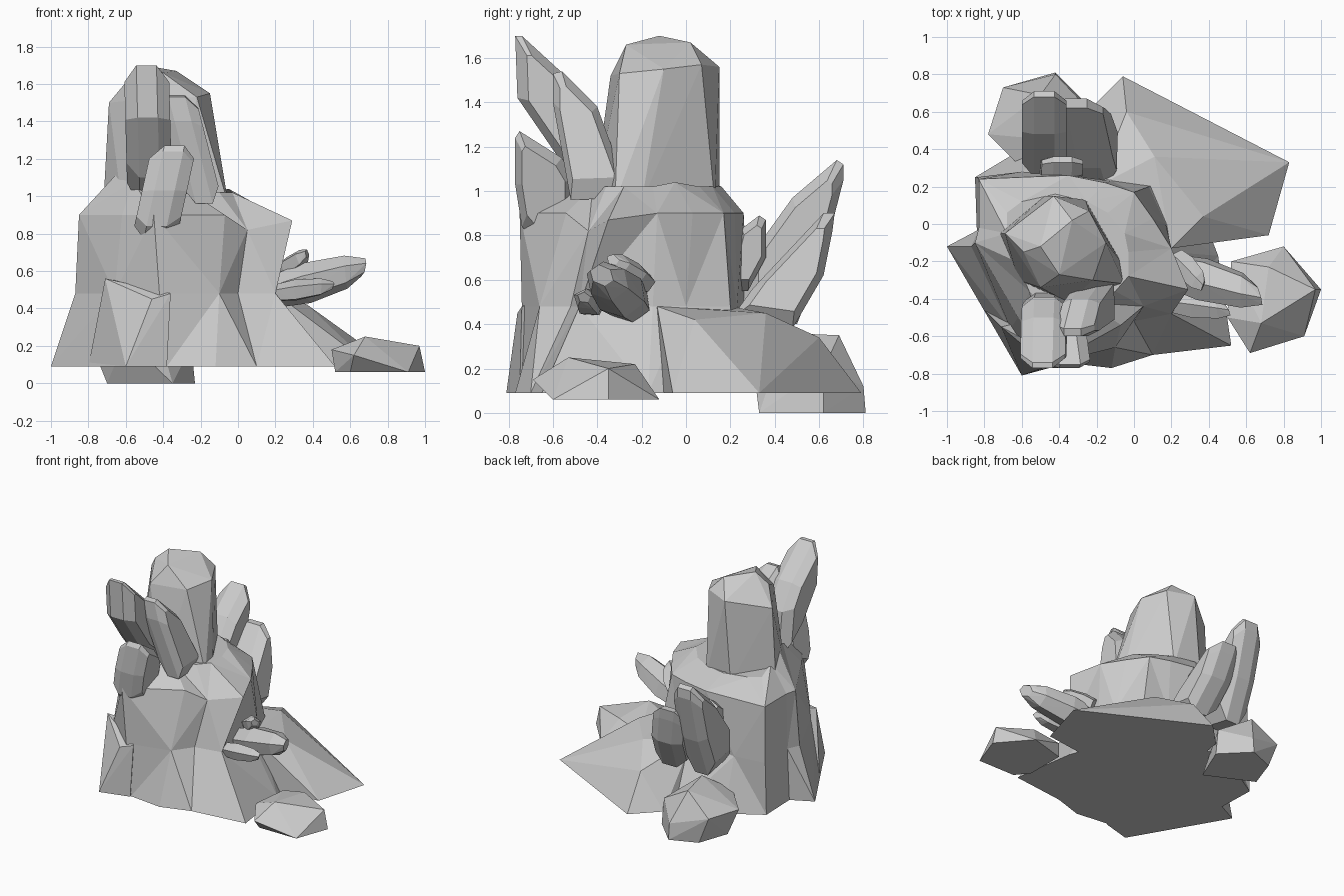
import bpy
import bmesh
from math import cos, sin, pi
from mathutils import Vector

default_cube = bpy.data.objects.get("Cube")
if default_cube:
    bpy.data.objects.remove(default_cube, do_unlink=True)

# One grey stone material shared by every part
stone = bpy.data.materials.new("grey_stone")
stone.use_nodes = True
grey = (0.6, 0.6, 0.6, 1)
stone.diffuse_color = grey
stone.node_tree.nodes["Principled BSDF"].inputs["Base Color"].default_value = grey


def finish(name, bm):
    """Turn a bmesh into a flat-shaded stone object."""
    bmesh.ops.recalc_face_normals(bm, faces=bm.faces[:])
    mesh = bpy.data.meshes.new(name)
    bm.to_mesh(mesh)
    bm.free()
    mesh.materials.append(stone)
    part = bpy.data.objects.new(name, mesh)
    bpy.context.collection.objects.link(part)


def chunk(name, points):
    """Faceted boulder wrapped tightly around a few corner points."""
    bm = bmesh.new()
    for point in points:
        bm.verts.new(point)
    bmesh.ops.convex_hull(bm, input=bm.verts[:])
    loose = [v for v in bm.verts if not v.link_faces]
    bmesh.ops.delete(bm, geom=loose, context="VERTS")
    finish(name, bm)


def blade(name, low_x, high_x, half_width, profile):
    """Broad crystal cut from a side profile, with bevelled flanks."""
    centre = sum((Vector(p) for p in profile), Vector((0, 0))) / len(profile)
    bottom = min(z for y, z in profile)
    height = max(z for y, z in profile) - bottom
    points = []
    for side in (-1, 1):
        for spread, scale in ((0.45, 1), (1, 0.72)):
            for corner in profile:
                y, z = centre.lerp(Vector(corner), scale)
                x = low_x + (high_x - low_x) * (z - bottom) / height
                points.append((x + side * spread * half_width, y, z))
    chunk(name, points)


def crystal(name, base, tip, width, depth, sides=6):
    """Leaning prism that swells in the middle and ends in a slanted tip."""
    base, tip = Vector(base), Vector(tip)
    axis = tip - base
    across = axis.cross(Vector((0, 0, 1))).normalized()
    out = across.cross(axis).normalized()
    points = []
    for along, scale in ((0, 0.8), (0.35, 1), (0.8, 0.8), (1, 0.4)):
        for i in range(sides):
            angle = 2 * pi * (i + 0.3) / sides
            slant = 0.07 * along * sin(angle + 1)
            points.append(base + axis * (along + slant)
                          + across * width * scale * cos(angle)
                          + out * depth * scale * sin(angle))
    chunk(name, points)


def stacked_rock(name, levels, dips):
    """Join outlines drawn at rising heights into one craggy rock."""
    bm = bmesh.new()
    rings = []
    for level, (height, outline) in enumerate(levels):
        ring = []
        for i, (x, y) in enumerate(outline):
            ring.append(bm.verts.new((x, y, height - dips.get((level, i), 0))))
        rings.append(ring)
    for level, (low, high) in enumerate(zip(rings, rings[1:])):
        count = len(low)
        for i in range(count):
            j = (i + 1) % count
            a, b, c, d = low[i], low[j], high[j], high[i]
            # Alternate the diagonals so that the facets look broken
            if (i + level) % 2:
                bm.faces.new((a, b, c))
                bm.faces.new((a, c, d))
            else:
                bm.faces.new((a, b, d))
                bm.faces.new((b, c, d))
    bm.faces.new(rings[0][::-1])
    bm.faces.new(rings[-1])
    finish(name, bm)


# Main rock: ground, waist, shoulder and upper outlines
ground = ((.4, -.04), (.25, .25), (-.1, .4), (-.28, .5), (-.6, .4),
          (-.85, .25), (-.84, -.04), (-1, -.12), (-.6, -.81), (-.38, -.74),
          (-.12, -.77), (.1, -.7), (.52, -.65), (.45, -.17))
waist = ((.17, 0), (.08, .2), (-.12, .23), (-.33, .25), (-.6, .28),
         (-.84, .25), (-.83, -.03), (-.87, -.12), (-.66, -.56), (-.42, -.74),
         (-.1, -.66), (0, -.52), (.2, -.48), (.2, -.15))
shoulder = ((.1, .03), (0, .17), (-.15, .22), (-.35, .26), (-.6, .25),
            (-.83, .24), (-.83, -.02), (-.85, -.1), (-.62, -.5), (-.45, -.75),
            (-.07, -.54), (.05, -.44), (.29, -.35), (.2, -.13))
upper = ((-.05, -.05), (-.14, .06), (-.25, .12), (-.42, .16), (-.6, .12),
         (-.68, .06), (-.68, -.05), (-.63, -.2), (-.56, -.36), (-.4, -.5),
         (-.25, -.42), (-.1, -.36), (-.03, -.28), (-.03, -.15))
stacked_rock("main_rock",
             ((.09, ground), (.48, waist), (.9, shoulder), (1.02, upper)),
             {(2, 11): .08, (2, 12): .03, (3, 0): -.02, (3, 6): -.06,
              (3, 7): -.12, (3, 8): -.06, (3, 9): .03})

# Sloping foot spreading out behind the main rock
chunk("sloping_foot", (
    (.72, -.06, .09), (.83, .33, .09), (-.06, .79, .09), (-.24, .61, .09),
    (.37, .04, .42), (.11, .36, .45), (-.04, .6, .34), (-.2, .2, .48),
    (.2, -.13, .48), (.2, -.13, .09), (-.3, .2, .09)))

# Ledge on the front of the main rock
chunk("front_ledge", (
    (-.71, -.55, .56), (-.46, -.76, .45), (-.36, -.74, .48), (-.6, -.81, .09),
    (-.38, -.75, .09), (-.8, -.46, .09), (-.5, -.5, .52), (-.5, -.5, .09)))

# Tall column rising from the shoulder
chunk("tall_column", (
    (-.72, -.05, .95), (-.62, -.3, .95), (-.35, -.42, .95), (-.05, -.32, .95),
    (-.07, -.2, .95), (-.26, .13, .95), (-.48, .15, .95),
    (-.69, -.05, 1.5), (-.5, -.34, 1.52), (-.22, -.3, 1.53), (-.15, -.1, 1.55),
    (-.24, .07, 1.57), (-.43, .15, 1.56), (-.59, -.15, 1.62),
    (-.5, -.12, 1.7), (-.33, .02, 1.67), (-.4, -.27, 1.66)))

# Boulder lying at the right foot
chunk("side_boulder", (
    (.52, -.5, .06), (.52, -.2, .06), (.8, -.12, .06), (1, -.35, .06),
    (.91, -.6, .06), (.6, -.6, .06), (.62, -.69, .15), (.5, -.5, .18),
    (.68, -.53, .25), (.97, -.35, .2), (.72, -.23, .22), (.52, -.2, .17)))

# Boulder lying at the back foot
chunk("back_boulder", (
    (-.7, .5, 0), (-.62, .73, 0), (-.42, .81, 0), (-.23, .62, 0),
    (-.35, .33, 0), (-.78, .48, .2), (-.7, .73, .2), (-.42, .8, .12),
    (-.25, .62, .2), (-.5, .69, .35), (-.45, .45, .36), (-.6, .3, .24)))

# Broad crystals leaning out of the front
blade("front_tall_crystal", -.47, -.49, .12, (
    (-.77, 1.7), (-.74, 1.7), (-.5, 1.48), (-.39, 1.3),
    (-.36, .95), (-.54, 1.1), (-.76, 1.42)))
blade("front_middle_crystal", -.18, -.33, .1, (
    (-.6, 1.53), (-.56, 1.54), (-.4, 1.38), (-.25, .97),
    (-.52, .96), (-.6, 1.4)))
blade("front_low_crystal", -.45, -.34, .12, (
    (-.75, 1.27), (-.77, 1.24), (-.77, 1.03), (-.74, .84), (-.68, .77),
    (-.5, .85), (-.5, 1.05), (-.56, 1.15)))

# Broad crystals leaning out of the back
blade("back_tall_crystal", -.48, -.48, .12, (
    (.68, 1.14), (.71, 1.12), (.71, 1.05), (.62, .7),
    (.5, .4), (.25, .45), (.25, .65), (.48, .97)))
blade("back_middle_crystal", -.2, -.31, .13, (
    (.62, .9), (.67, .9), (.66, .82), (.62, .62),
    (.48, .38), (.2, .42), (.3, .56)))
blade("back_small_crystal", -.4, -.38, .11, (
    (.33, .89), (.36, .87), (.36, .7), (.28, .55), (.18, .55), (.25, .83)))

# Cluster of small crystals on the right side
crystal("side_large_crystal", (.2, -.25, .49), (.67, -.38, .62), .12, .11)
crystal("side_small_crystal", (.22, -.18, .58), (.37, -.33, .69), .07, .06, 5)
crystal("side_thin_crystal", (.2, -.42, .48), (.5, -.46, .52), .07, .06, 5)
